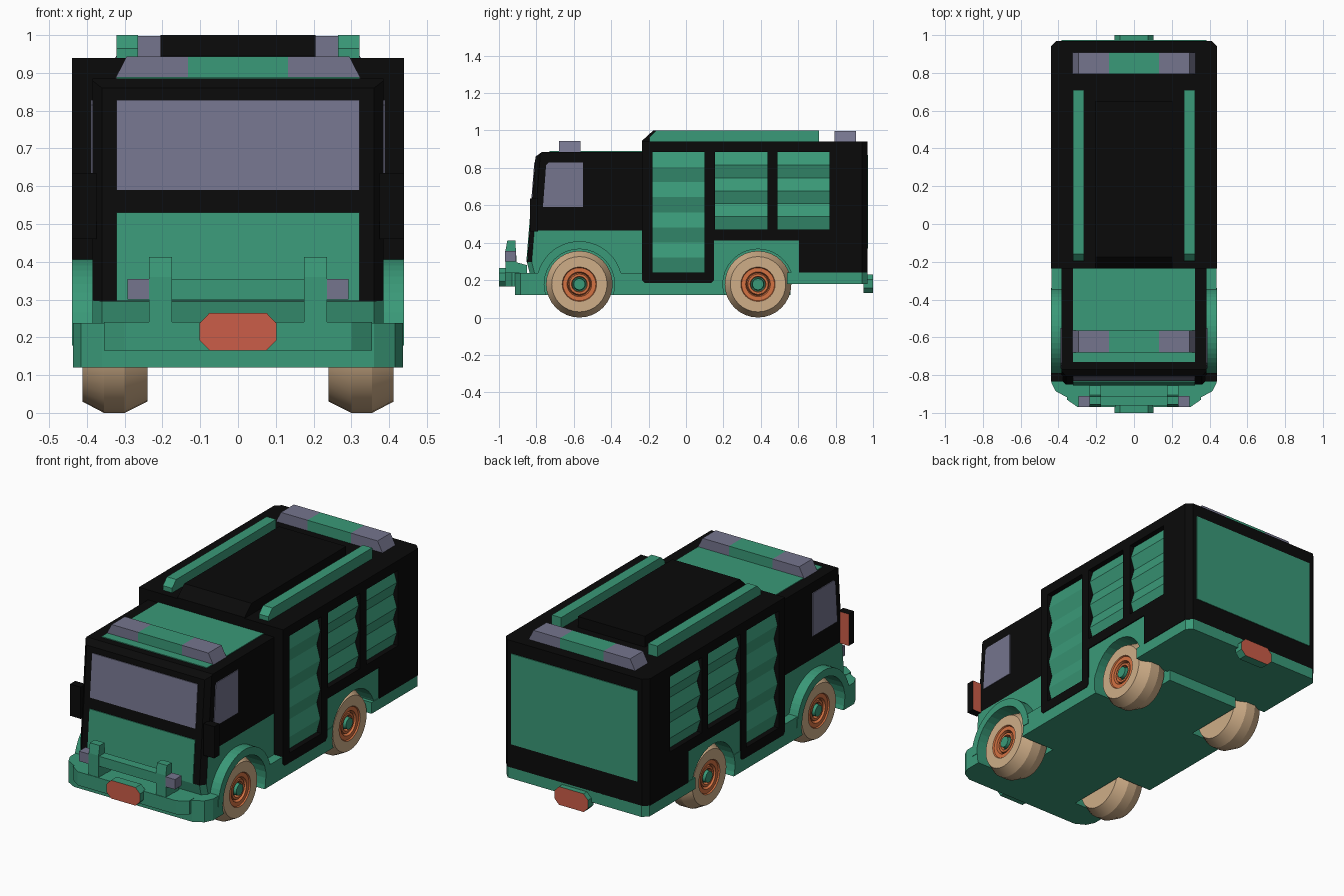
import bpy, bmesh, math
from mathutils import Vector

if "Cube" in bpy.data.objects:
    bpy.data.objects.remove(bpy.data.objects["Cube"])


def material(name, rgb):
    m = bpy.data.materials.new(name)
    m.diffuse_color = (*rgb, 1)
    m.use_nodes = True
    m.node_tree.nodes["Principled BSDF"].inputs["Base Color"].default_value = m.diffuse_color
    return m


GREEN = material("green", (0.042, 0.32, 0.188))
BLACK = material("black", (0.003, 0.003, 0.003))
GLASS = material("grey violet", (0.178, 0.178, 0.27))
RED = material("red", (0.6, 0.11, 0.065))
ORANGE = material("hub orange", (0.66, 0.17, 0.055))
TAN = material("tyre tan", (0.62, 0.42, 0.245))


def finish(name, bm, *mats):
    bmesh.ops.recalc_face_normals(bm, faces=bm.faces)
    me = bpy.data.meshes.new(name)
    bm.to_mesh(me)
    bm.free()
    for m in mats:
        me.materials.append(m)
    ob = bpy.data.objects.new(name, me)
    bpy.context.collection.objects.link(ob)
    return ob


def prism(name, pts, axis, lo, hi, mats, bevel=None, width=0.025, rule=None):
    """Extrude an outline along x, y or z; optionally chamfer edges and colour faces by rule."""
    place = {"x": lambda a, b, t: (t, a, b), "y": lambda a, b, t: (a, t, b),
             "z": lambda a, b, t: (a, b, t)}[axis]
    bm = bmesh.new()
    v0 = [bm.verts.new(place(a, b, lo)) for a, b in pts]
    v1 = [bm.verts.new(place(a, b, hi)) for a, b in pts]
    n = len(pts)
    bm.faces.new(v0)
    bm.faces.new(v1)
    for i in range(n):
        bm.faces.new((v0[i], v0[(i + 1) % n], v1[(i + 1) % n], v1[i]))
    bmesh.ops.recalc_face_normals(bm, faces=bm.faces)
    if bevel:
        edges = [e for e in bm.edges if bevel(e.verts[0].co, e.verts[1].co)]
        bmesh.ops.bevel(bm, geom=edges, offset=width, segments=1, affect='EDGES', profile=0.5)
    if rule:
        bm.normal_update()
        for f in bm.faces:
            f.material_index = rule(f.normal)
    return finish(name, bm, *(mats if isinstance(mats, tuple) else (mats,)))


def rect(a0, a1, b0, b1):
    return [(a0, b0), (a1, b0), (a1, b1), (a0, b1)]


def both(name, pts, axis, lo, hi, mat):
    """Left and right copies; x is mirrored either in the outline or the depth."""
    for side, s in (("right", 1), ("left", -1)):
        if axis == "x":
            prism(f"{name}_{side}", pts, "x", lo * s, hi * s, mat)
        else:
            prism(f"{name}_{side}", [(a * s, b) for a, b in pts], axis, lo, hi, mat)


def cut(ob, cutter):
    mod = ob.modifiers.new("cut", 'BOOLEAN')
    mod.object, mod.operation, mod.solver = cutter, 'DIFFERENCE', 'EXACT'
    dg = bpy.context.evaluated_depsgraph_get()
    me = bpy.data.meshes.new_from_object(ob.evaluated_get(dg))
    ob.modifiers.clear()
    ob.data = me


WHEEL_Y, WHEEL_Z = (-0.57, 0.385), 0.178


def circle(y, z, r, n=32, a0=0.0, a1=2 * math.pi):
    return [(y + r * math.cos(a0 + (a1 - a0) * i / n), z + r * math.sin(a0 + (a1 - a0) * i / n))
            for i in range(n)]


def front(z):
    """y of the sloping cab front at height z."""
    return -0.85 + (z - 0.295) * 0.08


# Chassis, bumper and rear floor
half = [(0.437, 0.56), (0.437, -0.84), (0.415, -0.885), (0.36, -0.915)]
chassis = prism("chassis", half + [(-x, y) for x, y in reversed(half)], "z", 0.12, 0.238, GREEN)
half = [(0.355, -0.89), (0.355, -0.93), (0.30, -0.968)]
prism("front_bumper", half + [(-x, y) for x, y in reversed(half)], "z", 0.165, 0.24, GREEN)
half = [(0.437, 0.54), (0.437, 0.94), (0.408, 0.97)]
prism("rear_floor", half + [(-x, y) for x, y in reversed(half)], "z", 0.18, 0.242, GREEN)

# Rear wheel housing and front fenders
housing = prism("rear_wheel_housing", rect(0.145, 0.61, 0.22, 0.415), "x", -0.434, 0.434, GREEN)
arch = circle(-0.57, WHEEL_Z, 0.23, 24, 0, math.pi) + [(-0.80, WHEEL_Z)]
both("front_fender", arch, "x", 0.30, 0.44, GREEN)

# Cab: lower half is green with a black front, upper half is black
corner = lambda a, b: abs(a.x - b.x) < 1e-4 and max(a.y, b.y) < -0.79
lower = prism("cab_lower", [(-0.835, 0.235), (front(0.295), 0.295), (front(0.465), 0.465),
                            (-0.23, 0.465), (-0.23, 0.235)], "x", -0.385, 0.385, (GREEN, BLACK),
              corner, rule=lambda n: int(n.y < -0.4 and n.z > -0.1))
prism("cab_upper", [(front(0.465), 0.465), (front(0.86), 0.86), (-0.77, 0.885), (-0.23, 0.885),
                    (-0.23, 0.465)], "x", -0.385, 0.385, BLACK, corner)


def front_plate(name, z0, z1, mat):
    t = 0.004
    prism(name, [(front(z0) - t, z0), (front(z1) - t, z1), (front(z1) + t, z1),
                 (front(z0) + t, z0)], "x", -0.322, 0.322, mat)


front_plate("windshield", 0.59, 0.828, GLASS)
front_plate("front_panel", 0.297, 0.53, GREEN)
prism("cab_roof_panel", rect(-0.322, 0.322, -0.73, -0.235), "z", 0.882, 0.889, GREEN)
both("side_window", [(-0.765, 0.59), (-0.55, 0.59), (-0.55, 0.828), (-0.735, 0.828),
                     (-0.748, 0.815)], "x", 0.381, 0.389, GLASS)

# Mirrors with red rear faces
for side, s in (("right", 1), ("left", -1)):
    prism(f"mirror_{side}", rect(-0.835, -0.79, 0.46, 0.635), "x", 0.375 * s, 0.44 * s,
          (BLACK, RED), rule=lambda n: int(n.y > 0.5))

# Wheel wells
for y in WHEEL_Y:
    for s in (1, -1):
        cutter = prism("wheel_well_cutter", circle(y, WHEEL_Z, 0.188), "x", 0.225 * s, 0.5 * s, GREEN)
        cutter.hide_render = True
        names = ("front_fender_right", "front_fender_left") if y < 0 else ()
        targets = [chassis, lower if y < 0 else housing] + [
            bpy.data.objects[n] for n in names if n.endswith("right") == (s > 0)]
        for ob in targets:
            cut(ob, cutter)
        bpy.data.objects.remove(cutter)

# Equipment body with chamfered rear corners
body = prism("equipment_body", [(-0.235, 0.20), (-0.22, 0.185), (0.135, 0.185), (0.15, 0.20),
                                (0.15, 0.412), (0.605, 0.412), (0.605, 0.24), (0.97, 0.24),
                                (0.97, 0.94), (-0.235, 0.94)], "x", -0.44, 0.44, BLACK,
             lambda a, b: abs(a.x - b.x) < 1e-4 and min(a.y, b.y) > 0.96, 0.03)

# Recessed roller shutters with ridged slats
SHUTTERS = ((-0.18, 0.10, 0.24, 4), (0.155, 0.435, 0.47, 3), (0.49, 0.767, 0.47, 3))
for i, (y0, y1, z0, slats) in enumerate(SHUTTERS):
    for s in (1, -1):
        cutter = prism("shutter_cutter", rect(y0, y1, z0, 0.885), "x", 0.40 * s, 0.5 * s, BLACK)
        cutter.hide_render = True
        cut(body, cutter)
        bpy.data.objects.remove(cutter)
    h = (0.885 - z0) / slats
    zig = [(0.41 + 0.022 * (k % 2), z0 + h * k / 2) for k in range(2 * slats + 1)]
    both(f"shutter_{i + 1}", [(0.395, z0)] + zig + [(0.395, 0.885)], "y", y0, y1, GREEN)

# Rear panel, roof hump and roof rails
prism("rear_panel", rect(-0.385, 0.385, 0.37, 0.87), "y", 0.965, 0.974, GREEN)
prism("roof_hump", [(-0.235, 0.935), (-0.235, 0.945), (-0.175, 1.0), (0.65, 1.0), (0.65, 0.935)],
      "x", -0.205, 0.205, BLACK)
both("roof_rail", [(-0.195, 0.935), (-0.195, 0.965), (-0.16, 1.0), (0.71, 1.0), (0.71, 0.935)],
     "x", 0.265, 0.322, GREEN)

# Light bars
for name, y0, y1, z in (("front", -0.68, -0.565, 0.885), ("rear", 0.795, 0.908, 0.94)):
    top = min(z + 0.058, 1.0)
    prism(f"{name}_light_bar", rect(-0.133, 0.133, z - 0.005, top), "y", y0, y1, GREEN)
    both(f"{name}_light", [(0.133, z - 0.005), (0.325, z), (0.295, top), (0.133, top)], "y",
         y0, y1, GLASS)

# Bull bar and headlights
both("bull_bar_post", [(-0.85, 0.235), (-0.965, 0.235), (-0.965, 0.36), (-0.955, 0.412),
                       (-0.913, 0.412), (-0.905, 0.295), (-0.85, 0.28)], "x", 0.175, 0.235, GREEN)
prism("bull_bar", rect(-0.96, -0.91, 0.30, 0.355), "x", -0.18, 0.18, GREEN)
both("headlight", rect(-0.968, -0.91, 0.30, 0.355), "x", 0.235, 0.293, GLASS)

# Octagonal red plates on green backings
for name, y0, y1, z, d in (("front", -1.0, -0.95, 0.165, -1), ("rear", 0.95, 1.0, 0.13, 1)):
    t = z + 0.1
    half = [(0.075, z), (0.102, z + 0.028), (0.102, t - 0.028), (0.075, t)]
    prism(f"{name}_plate", half + [(-x, w) for x, w in reversed(half)], "y", y0, y1,
          (GREEN, RED), rule=lambda n, d=d: int(n.y * d > 0.5))

# Wheels: lathed profile of (x, radius, colour of the band that follows)
PROFILE = ((0.24, 0.0, 0), (0.24, 0.148, 0), (0.30, 0.178, 0), (0.355, 0.178, 0),
           (0.412, 0.148, 0), (0.412, 0.092, 1), (0.405, 0.088, 1), (0.405, 0.066, 1),
           (0.385, 0.060, 1), (0.40, 0.054, 1), (0.40, 0.042, 1), (0.38, 0.038, 2),
           (0.38, 0.033, 2), (0.41, 0.030, 2), (0.41, 0.0, 2))
N = 32
for end, y in zip(("front", "rear"), WHEEL_Y):
    for side, s in (("right", 1), ("left", -1)):
        bm = bmesh.new()
        rings = []
        for x, r, _ in PROFILE:
            if r == 0:
                rings.append([bm.verts.new((x * s, y, WHEEL_Z))] * N)
            else:
                rings.append([bm.verts.new((x * s, b, c)) for b, c in circle(y, WHEEL_Z, r, N)])
        for k in range(len(rings) - 1):
            for i in range(N):
                j = (i + 1) % N
                quad = [rings[k][i], rings[k][j], rings[k + 1][j], rings[k + 1][i]]
                f = bm.faces.new(list(dict.fromkeys(quad)))
                f.material_index = PROFILE[k][2]
        wheel = finish(f"{end}_wheel_{side}", bm, TAN, ORANGE, GREEN)
        wheel.data.shade_smooth()
        wheel.data.set_sharp_from_angle(angle=math.radians(25))
